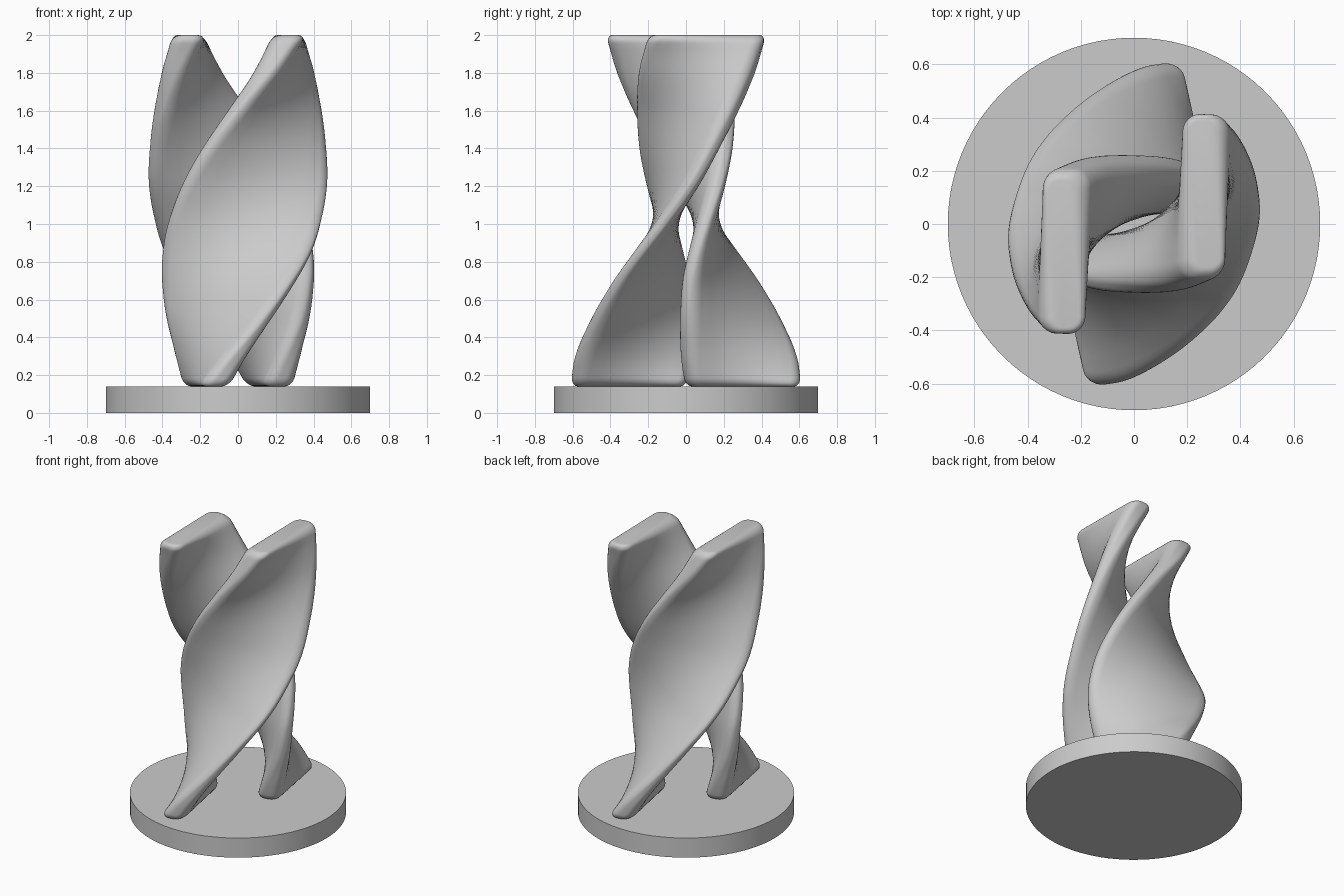
import bpy, bmesh, math
from mathutils import Vector

if "Cube" in bpy.data.objects:
    bpy.data.objects.remove(bpy.data.objects["Cube"])

# Twisted slab keys: height, inner edge x/y, outer edge x/y, half thickness
KEYS = [
    (0.14, -.215, .00, -.12, -.605, .085),
    (0.30, -.285, .015, .00, -.575, .085),
    (0.50, -.36, .01, .16, -.48, .080),
    (0.70, -.395, -.01, .30, -.355, .075),
    (0.85, -.395, -.05, .385, -.24, .072),
    (1.00, -.37, -.10, .435, -.12, .072),
    (1.20, -.295, -.17, .468, .03, .075),
    (1.40, -.18, -.22, .458, .15, .080),
    (1.60, -.03, -.24, .42, .26, .085),
    (1.80, .135, -.24, .35, .355, .090),
    (2.00, .275, -.20, .255, .425, .092),
]


def sample(z):
    """Smooth interpolation of the keys at height z."""
    n = len(KEYS)
    i = max(k for k in range(n - 1) if KEYS[k][0] <= z + 1e-9)
    a, b = KEYS[i], KEYS[i + 1]
    p, q = KEYS[max(i - 1, 0)], KEYS[min(i + 2, n - 1)]
    h = b[0] - a[0]
    t = (z - a[0]) / h
    out = []
    for c in range(1, 6):
        ma = (b[c] - p[c]) / (b[0] - p[0]) * h
        mb = (q[c] - a[c]) / (q[0] - a[0]) * h
        out.append((2*t**3 - 3*t*t + 1)*a[c] + (t**3 - 2*t*t + t)*ma
                   + (3*t*t - 2*t**3)*b[c] + (t**3 - t*t)*mb)
    return out


def section(z, inset):
    """Rounded rectangle between the edges, thinner at its tips mid-height."""
    ix, iy, ox, oy, h = sample(z)
    inner, outer = Vector((ix, iy)), Vector((ox, oy))
    mid, d = (inner + outer) / 2, (outer - inner)
    half = d.length / 2 - inset * 0.8
    d.normalize()
    side = Vector((-d.y, d.x))
    h -= inset
    r = min(0.065, h * 0.8)
    thin = 0.42 * max(0, math.sin(math.pi * (z - 0.14) / 1.86)) ** 0.6
    uv = []
    for k, (su, sv) in enumerate([(1, 1), (-1, 1), (-1, -1), (1, -1)]):
        for j in range(7):
            a = math.pi / 2 * (k + j / 6)
            uv.append((su * (half - r) + r * math.cos(a),
                       sv * (h - r) + r * math.sin(a)))
        # extra points along the long faces
        if k in (0, 2):
            uv += [(su * (half - r) * (1 - j / 4), sv * h) for j in range(1, 8)]
    pts = []
    for u, v in uv:
        p = mid + d * u + side * v * (1 - thin * (u / half) ** 2)
        pts.append((p.x, p.y, z))
    return pts


def twisted_slab(name, turn):
    bm = bmesh.new()
    r, z0, z1 = 0.045, 0.14, 2.0
    arc = [(r * (1 - math.sin(a)), r * (1 - math.cos(a)))
           for a in [math.pi / 2 * k / 6 for k in range(7)]]
    levels = [(z0 + dz, ins) for ins, dz in reversed([(b, a) for a, b in arc])]
    levels += [(z0 + r + (z1 - z0 - 2 * r) * k / 60, 0) for k in range(1, 60)]
    levels += [(z1 - dz, ins) for ins, dz in [(b, a) for a, b in arc]]
    levels.sort()
    rings = [[bm.verts.new(p) for p in section(z, i)] for z, i in levels]
    n = len(rings[0])
    for lo, hi in zip(rings, rings[1:]):
        for k in range(n):
            m = (k + 1) % n
            bm.faces.new((lo[k], lo[m], hi[m], hi[k]))
    bm.faces.new(rings[0][::-1])
    bm.faces.new(rings[-1])
    bmesh.ops.recalc_face_normals(bm, faces=bm.faces)
    me = bpy.data.meshes.new(name)
    bm.to_mesh(me)
    bm.free()
    ob = bpy.data.objects.new(name, me)
    ob.rotation_euler.z = turn
    bpy.context.collection.objects.link(ob)
    return ob


# Round base
bpy.ops.mesh.primitive_cylinder_add(vertices=96, radius=0.7, depth=0.14,
                                    location=(0, 0, 0.07))
base = bpy.context.object
base.name = "round_base"

# Two identical slabs, half a turn apart
parts = [base, twisted_slab("front_twisted_slab", 0),
         twisted_slab("back_twisted_slab", math.pi)]
for ob in parts:
    bpy.ops.object.select_all(action='DESELECT')
    ob.select_set(True)
    bpy.context.view_layer.objects.active = ob
    bpy.ops.object.shade_smooth_by_angle(angle=math.radians(40))
